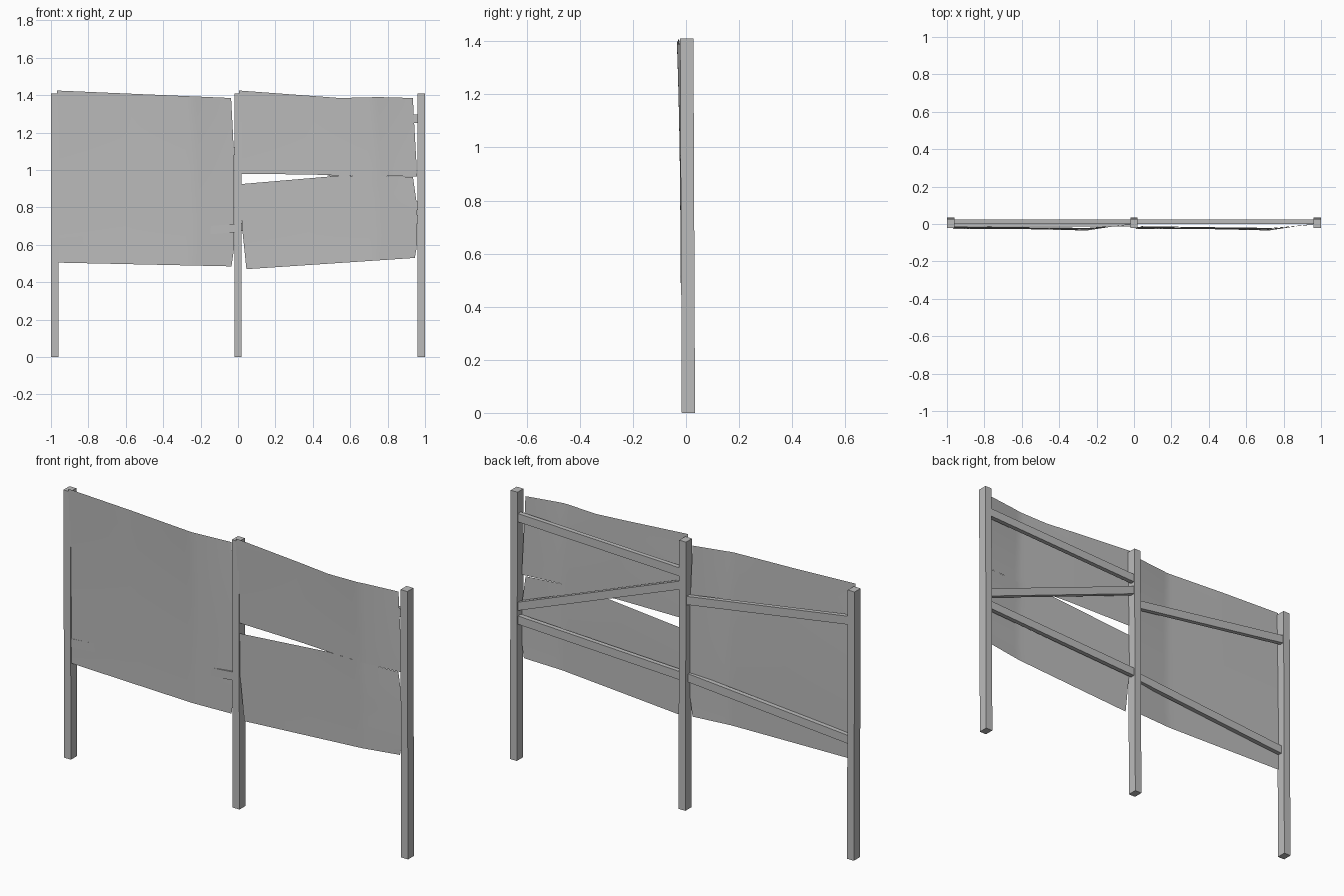
import bpy, bmesh
from mathutils import Vector

cube = bpy.data.objects.get("Cube")
if cube:
    bpy.data.objects.remove(cube, do_unlink=True)

GREY = bpy.data.materials.new("plain_grey")
GREY.use_nodes = True
shade = (0.5, 0.5, 0.5, 1)
GREY.diffuse_color = shade
GREY.node_tree.nodes["Principled BSDF"].inputs["Base Color"].default_value = shade


def finish(name, bm):
    mesh = bpy.data.meshes.new(name)
    bm.to_mesh(mesh)
    bm.free()
    mesh.materials.append(GREY)
    obj = bpy.data.objects.new(name, mesh)
    bpy.context.collection.objects.link(obj)
    return obj


def beam(name, start, end, side, up):
    """Straight bar whose end sections span the half vectors side and up."""
    bm = bmesh.new()
    rings = []
    for p in (start, end):
        rings.append([bm.verts.new(Vector(p) + side * a + up * b)
                      for a, b in ((-1, -1), (1, -1), (1, 1), (-1, 1))])
    for ring in rings:
        bm.faces.new(ring)
    for i in range(4):
        j = (i + 1) % 4
        bm.faces.new((rings[0][i], rings[0][j], rings[1][j], rings[1][i]))
    bmesh.ops.recalc_face_normals(bm, faces=bm.faces)
    return finish(name, bm)


def along(points, t):
    """Piecewise linear lookup."""
    if t <= points[0][0]:
        return points[0][1]
    for (a, va), (b, vb) in zip(points, points[1:]):
        if t <= b:
            return va + (vb - va) * (t - a) / (b - a)
    return points[-1][1]


# Sheet depth along its width, at the bottom and at the top
LOW_BOW = [(0, -.012), (.4, -.017), (.77, -.021), (1, -.004)]
TOP_BOW = [(0, -.026), (.4, -.027), (.77, -.035), (1, -.002)]


def add_sheet(bm, left, right, bottom, top, cols=40, rows=10):
    """Grid between side curves x(z) and edge curves z(u)."""
    grid = []
    for i in range(cols + 1):
        u = i / cols
        column = []
        for j in range(rows + 1):
            z0, z1 = along(bottom, u), along(top, u)
            z = z0 + (z1 - z0) * j / rows
            x = along(left, z) * (1 - u) + along(right, z) * u
            w = min(1, max(0, (z - .45) / .95)) ** 2.5
            y = along(LOW_BOW, u) * (1 - w) + along(TOP_BOW, u) * w
            column.append(bm.verts.new((x, y, z)))
        grid.append(column)
    for a, b in zip(grid, grid[1:]):
        for j in range(rows):
            bm.faces.new((a[j], b[j], b[j + 1], a[j + 1]))


def finish_sheet(name, bm):
    bmesh.ops.remove_doubles(bm, verts=bm.verts, dist=.0004)
    for f in bm.faces:
        f.smooth = True
    finish(name, bm)


# Posts, leaning slightly forward
for name, x in (("right_post", -.98), ("middle_post", 0), ("left_post", .98)):
    beam(name, (x, .009, 0), (x, .003, 1.41),
         Vector((.02, 0, 0)), Vector((0, .025, 0)))

# Rails: inner end height, outer end height, side, depth centre
RAILS = (
    ("left_upper_rail", 1, 1.24, 1.275, .012),
    ("left_diagonal_rail", 1, 1.175, .805, .012),
    ("left_lower_rail", 1, .695, .737, .012),
    ("right_upper_rail", -1, 1.10, 1.25, .012),
    ("right_lower_rail", -1, .69, .612, -.002),
)
for name, s, z0, z1, y in RAILS:
    beam(name, (s * .01, y, z0), (s * .97, y, z1),
         Vector((0, .012, 0)), Vector((0, 0, .022)))

# Whole sheet on the right bay
bm = bmesh.new()
add_sheet(bm,
          left=[(.5, -.962), (1.13, -.961), (1.42, -.968)],
          right=[(.485, -.035), (.56, -.022), (1.0, -.02), (1.16, -.025), (1.385, -.037)],
          bottom=[(0, .505), (1, .485)],
          top=[(0, 1.425), (1, 1.385)])
finish_sheet("right_sheet", bm)

# Torn sheet on the left bay: two pieces joined where the tear closes
bm = bmesh.new()
add_sheet(bm,
          left=[(.47, .045), (.71, .02), (.925, .017), (.97, .017)],
          right=[(.53, .945), (.6, .958), (.82, .956), (.965, .935)],
          bottom=[(0, .47), (1, .53)],
          top=[(0, .925), (.575, .97), (.8, .968), (1, .963)])
add_sheet(bm,
          left=[(.97, .018), (1.09, .018), (1.425, .006)],
          right=[(.965, .956), (1.02, .955), (1.25, .942), (1.385, .935)],
          bottom=[(0, .98), (.4, .976), (.575, .97), (.8, .968), (1, .966)],
          top=[(0, 1.425), (.58, 1.385), (.8, 1.39), (1, 1.385)])
# Close the tear between its two ends
seam = [v for v in bm.verts if .55 < v.co.x < .74 and abs(v.co.z - .969) < .004]
bmesh.ops.remove_doubles(bm, verts=seam, dist=.008)
finish_sheet("left_torn_sheet", bm)
